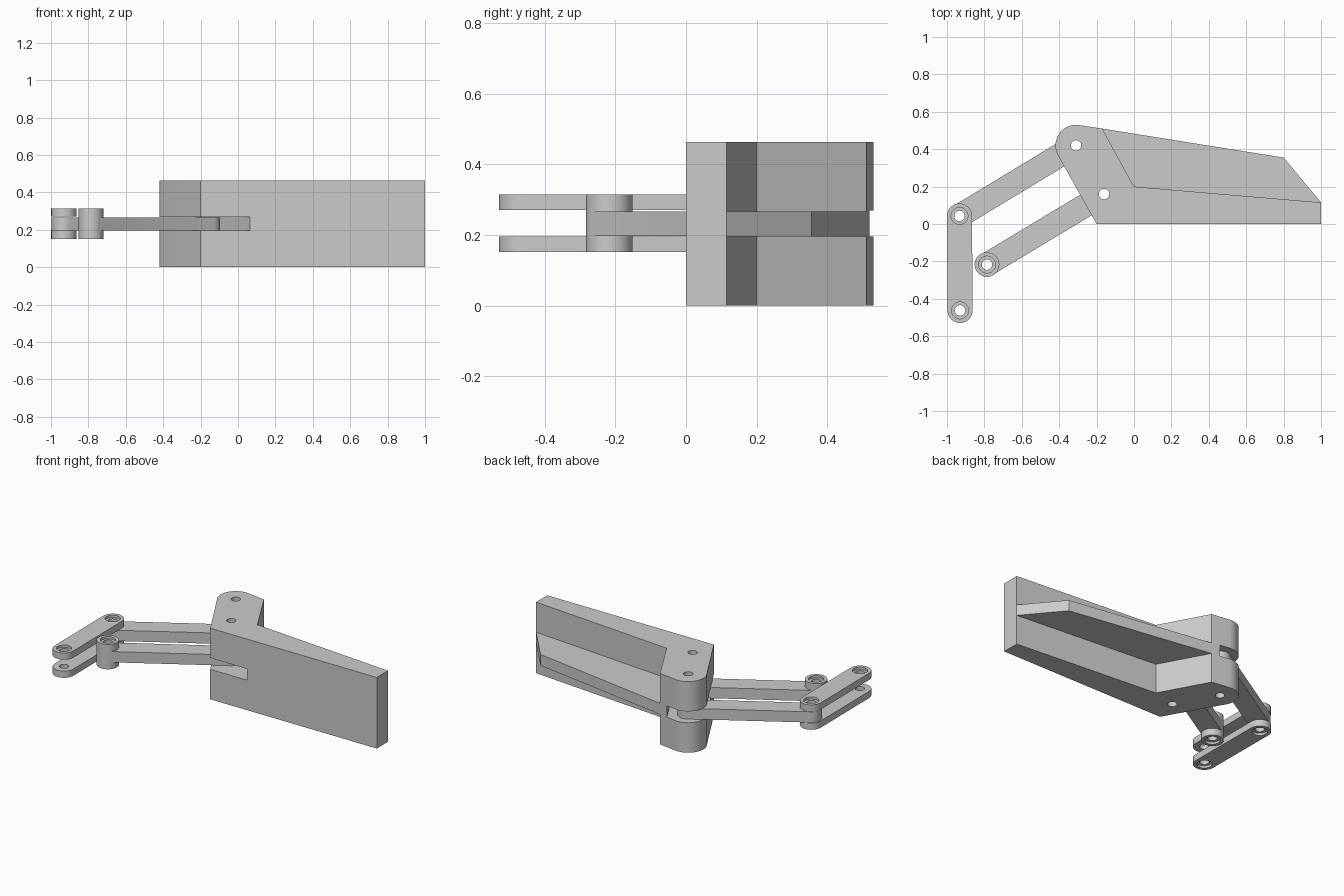
import bpy, bmesh
from math import cos, sin, atan2, pi, radians

cube = bpy.data.objects.get("Cube")
if cube:
    bpy.data.objects.remove(cube, do_unlink=True)

grey = bpy.data.materials.new("plain grey")
grey.use_nodes = True
grey.diffuse_color = (0.6, 0.6, 0.6, 1)
grey.node_tree.nodes["Principled BSDF"].inputs["Base Color"].default_value = (0.6, 0.6, 0.6, 1)

HEIGHT = 0.463
ARM_Z = (0.197, 0.267)
LINK_Z = (0.152, 0.314)
HOLE = 0.028
SOCKET = 0.045
SOCKET_DEPTH = 0.015


def arc(centre, radius, start, end, steps=24):
    return [(centre[0] + radius * cos(start + (end - start) * i / steps),
             centre[1] + radius * sin(start + (end - start) * i / steps))
            for i in range(steps + 1)]


def capsule(a, b, radius):
    """Outline of a bar with rounded ends."""
    t = atan2(b[1] - a[1], b[0] - a[0])
    return arc(a, radius, t + pi / 2, t + 3 * pi / 2) + arc(b, radius, t - pi / 2, t + pi / 2)


def prism(name, outline, z0, z1):
    bm = bmesh.new()
    face = bm.faces.new([bm.verts.new((x, y, z0)) for x, y in outline])
    top = bmesh.ops.extrude_face_region(bm, geom=[face])["geom"]
    bmesh.ops.translate(bm, vec=(0, 0, z1 - z0),
                        verts=[v for v in top if isinstance(v, bmesh.types.BMVert)])
    bmesh.ops.recalc_face_normals(bm, faces=bm.faces)
    mesh = bpy.data.meshes.new(name)
    bm.to_mesh(mesh)
    bm.free()
    mesh.materials.append(grey)
    obj = bpy.data.objects.new(name, mesh)
    bpy.context.collection.objects.link(obj)
    return obj


def disc(name, centre, radius, z0, z1):
    return prism(name, arc(centre, radius, 0, 2 * pi, 40)[:-1], z0, z1)


def combine(obj, tool, operation):
    mod = obj.modifiers.new("combine", "BOOLEAN")
    mod.operation, mod.solver, mod.object = operation, "EXACT", tool
    bpy.context.view_layer.objects.active = obj
    bpy.ops.object.modifier_apply(modifier=mod.name)
    bpy.data.objects.remove(tool, do_unlink=True)


def drill(obj, centre, radius=HOLE, z0=-0.1, z1=0.6):
    combine(obj, disc("cutter", centre, radius, z0, z1), "DIFFERENCE")


def smooth(obj):
    bpy.ops.object.select_all(action="DESELECT")
    obj.select_set(True)
    bpy.context.view_layer.objects.active = obj
    bpy.ops.object.shade_smooth_by_angle(angle=radians(30))


# Joint positions
rear_hinge, front_hinge = (-0.31, 0.42), (-0.16, 0.16)
rear_tip, front_tip = (-0.933, 0.043), (-0.786, -0.217)
link_tip = (-0.93, -0.462)

# Body: tapered plate with a rounded hinge bracket
outline = [(-0.2, 0), (1, 0), (1, 0.115), (0, 0.2), (-0.17, 0.51)]
outline += arc(rear_hinge, 0.11, radians(81), radians(209.3))
body = prism("body", outline, 0, HEIGHT)
slot = prism("slot", [(0.121, -0.1), (-0.263, 0.584), (-0.6, 0.584), (-0.6, -0.1)], 0.195, 0.269)
combine(body, slot, "DIFFERENCE")
for hinge in (rear_hinge, front_hinge):
    drill(body, hinge)
smooth(body)

# Stiffening rib behind the plate
prism("rib", [(0, 0.2), (1, 0.115), (0.8, 0.355), (-0.17, 0.51)], 0.195, 0.267)

# Two parallel arms, the front one ending in a tall boss
for name, hinge, tip in (("rear_arm", rear_hinge, rear_tip),
                         ("front_arm", front_hinge, front_tip)):
    arm = prism(name, capsule(hinge, tip, 0.063), *ARM_Z)
    if name == "front_arm":
        combine(arm, disc("boss", tip, 0.066, *LINK_Z), "UNION")
        drill(arm, tip, SOCKET, LINK_Z[1] - SOCKET_DEPTH, 0.6)
        drill(arm, tip, SOCKET, -0.1, LINK_Z[0] + SOCKET_DEPTH)
    drill(arm, hinge)
    drill(arm, tip)
    smooth(arm)

# Pair of end links with recessed sockets on their outer faces
for name, z0, z1, cut0, cut1 in (
        ("lower_link", LINK_Z[0], 0.196, -0.1, LINK_Z[0] + SOCKET_DEPTH),
        ("upper_link", 0.27, LINK_Z[1], LINK_Z[1] - SOCKET_DEPTH, 0.6)):
    link = prism(name, capsule(rear_tip, link_tip, 0.067), z0, z1)
    for joint in (rear_tip, link_tip):
        drill(link, joint, SOCKET, cut0, cut1)
        drill(link, joint)
    smooth(link)
